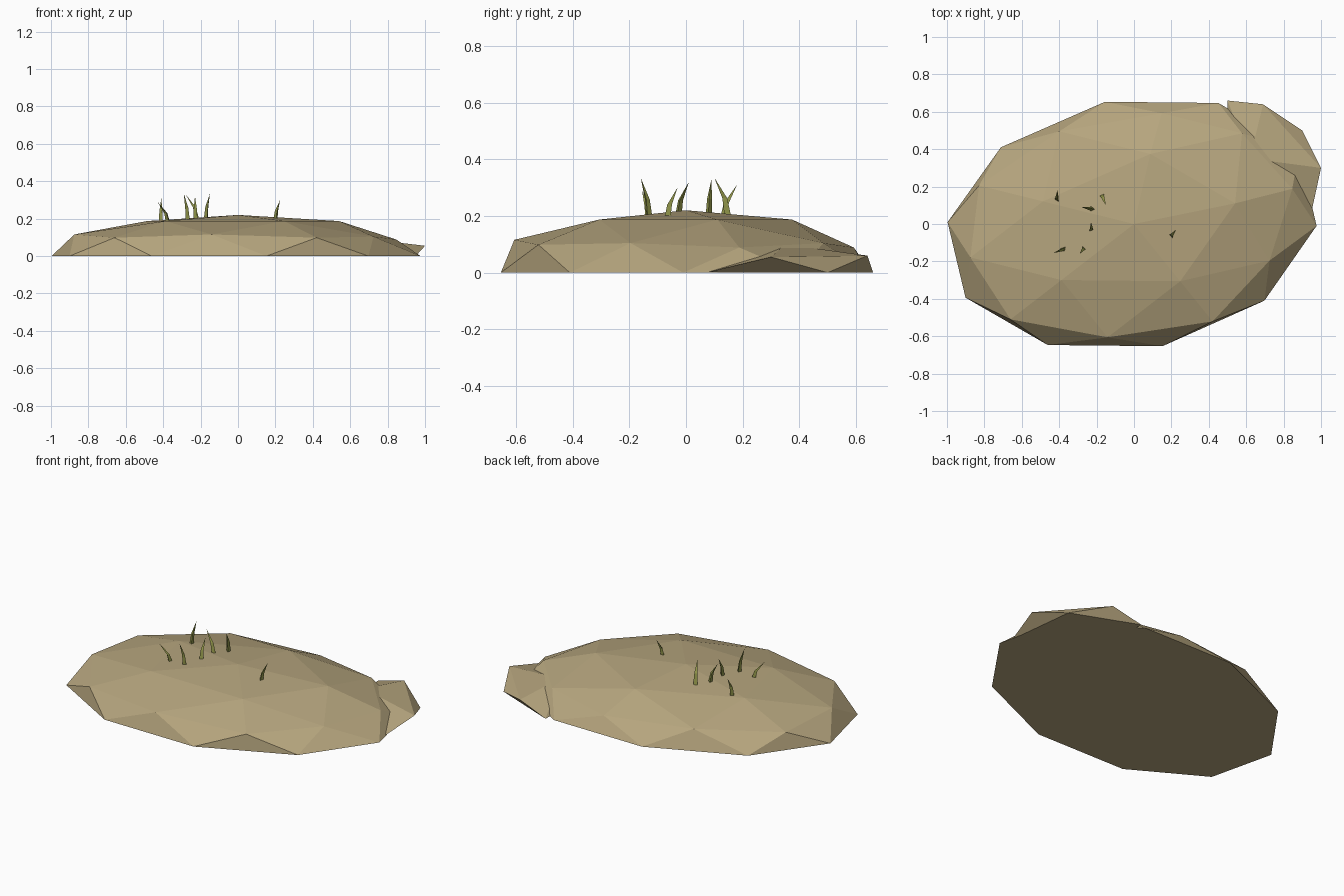
import bpy, bmesh, math
from mathutils import Vector

if "Cube" in bpy.data.objects:
    bpy.data.objects.remove(bpy.data.objects["Cube"])


def material(name, color):
    mat = bpy.data.materials.new(name)
    mat.use_nodes = True
    mat.diffuse_color = color
    mat.node_tree.nodes["Principled BSDF"].inputs["Base Color"].default_value = color
    return mat


def finish(bm, name, mat):
    bmesh.ops.recalc_face_normals(bm, faces=bm.faces[:])
    mesh = bpy.data.meshes.new(name)
    bm.to_mesh(mesh)
    bm.free()
    mesh.materials.append(mat)
    obj = bpy.data.objects.new(name, mesh)
    bpy.context.scene.collection.objects.link(obj)
    return obj


sand = material("dry_sand", (0.47, 0.38, 0.21, 1))
green = material("olive_grass", (0.29, 0.31, 0.07, 1))

# Mound: upper half of a coarse icosphere, sheared into a low oval
bm = bmesh.new()
bmesh.ops.create_icosphere(bm, subdivisions=2, radius=1)
bmesh.ops.delete(bm, geom=[v for v in bm.verts if v.co.z < -0.1], context='VERTS')
axis_a, axis_b = Vector((-0.738, -0.57, 0)), Vector((0.734, -0.427, 0))
for v in bm.verts:
    p = axis_a * v.co.x + axis_b * v.co.y
    p.z = 0.22 * v.co.z
    if p.z < 0.01:
        p.z = 0
        p.x *= 0.95 if p.x > 0 else 0.97
        p.y *= 0.96
    elif p.x > 0.6:      # lower, tighter shoulder on one end
        p.x *= 0.92
        p.z *= 0.9
    elif p.y > 0.55:     # lower back shoulder
        p.y *= 0.93
        p.z *= 0.9
    v.co = p
bmesh.ops.holes_fill(bm, edges=[e for e in bm.edges if e.is_boundary], sides=0)
finish(bm, "sand_mound", sand)

# Ledge: faceted outcrop on the back corner, overhanging its foot
bm = bmesh.new()
ledge = [(0.9, 0.5, 0), (0.95, 0.07, 0), (0.5, 0.66, 0), (0.5, 0.3, 0),
         (1, 0.3, 0.055), (0.69, 0.64, 0.06), (0.62, 0.35, 0.1)]
for p in ledge:
    bm.verts.new(p)
bmesh.ops.convex_hull(bm, input=bm.verts[:])
finish(bm, "side_ledge", sand)


# Grass: three-sided tapering blades that bend towards the tip
def blade(index, base, tip):
    base, tip = Vector(base), Vector(tip)
    bm = bmesh.new()
    rings = []
    for t, radius in ((0, 0.014), (0.5, 0.01)):
        centre = base.lerp(tip, t * t)
        centre.z = base.z + (tip.z - base.z) * t
        ring = []
        for k in range(3):
            a = index + k * math.tau / 3
            ring.append(bm.verts.new(centre + Vector((math.cos(a), math.sin(a), 0)) * radius))
        rings.append(ring)
    point = bm.verts.new(tip)
    low, high = rings
    bm.faces.new(low)
    for k in range(3):
        n = (k + 1) % 3
        bm.faces.new((low[k], low[n], high[n], high[k]))
        bm.faces.new((high[k], high[n], point))
    finish(bm, f"grass_blade_{index}", green)


blades = [((-0.41, 0.13, 0.18), (-0.41, 0.18, 0.31)),
          ((-0.22, 0.08, 0.19), (-0.28, 0.09, 0.33)),
          ((-0.17, 0.15, 0.19), (-0.15, 0.1, 0.335)),
          ((-0.23, -0.03, 0.19), (-0.23, 0.01, 0.32)),
          ((-0.37, -0.13, 0.17), (-0.43, -0.155, 0.29)),
          ((-0.27, -0.13, 0.18), (-0.29, -0.16, 0.335)),
          ((0.2, -0.065, 0.18), (0.225, -0.03, 0.3))]
for i, (base, tip) in enumerate(blades):
    blade(i + 1, base, tip)
